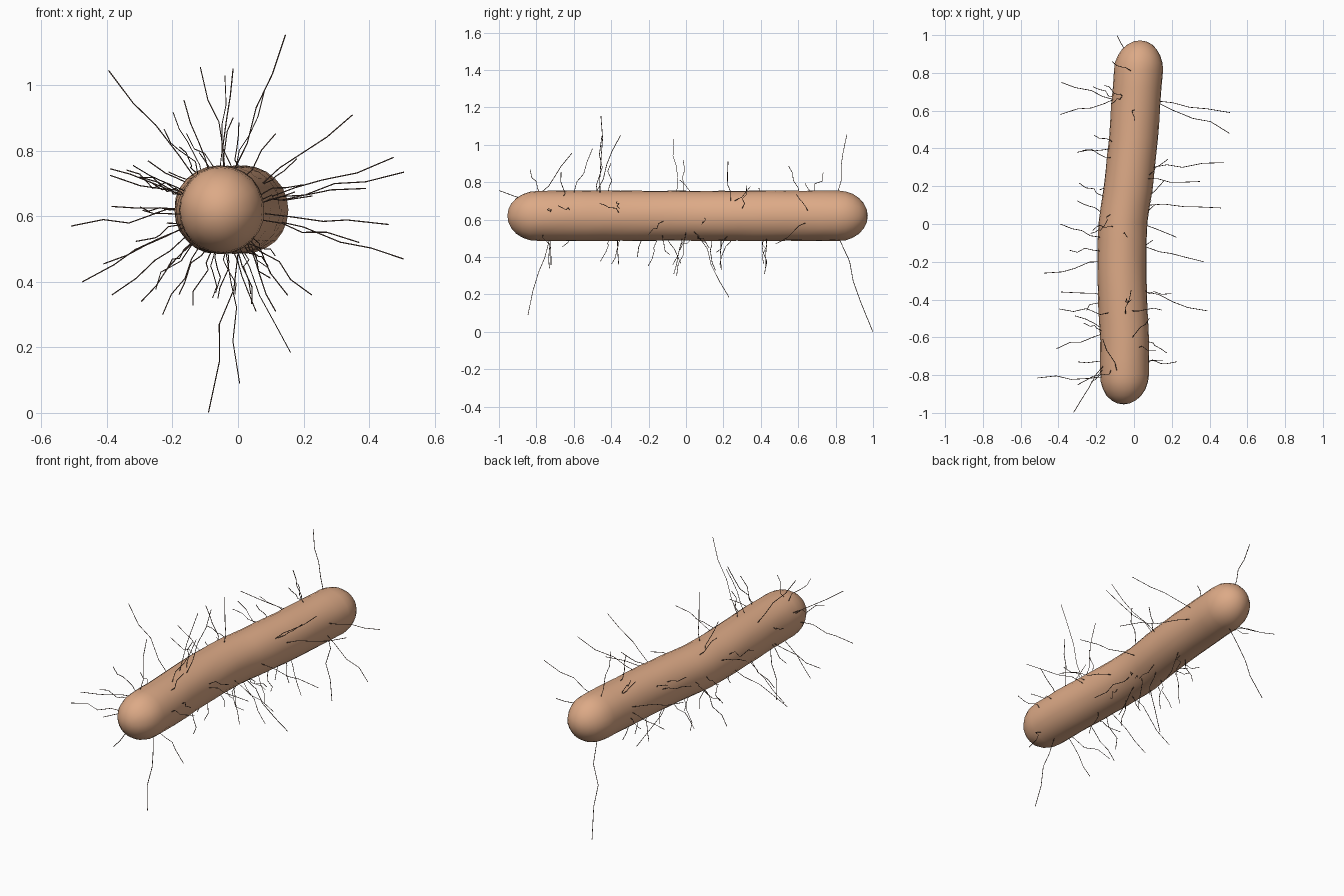
import bpy, bmesh, math, random
from mathutils import Vector

if "Cube" in bpy.data.objects:
    bpy.data.objects.remove(bpy.data.objects["Cube"])

random.seed(7)
Y0, Y1, ZC, CAP = -0.955, 0.972, 0.62, 0.16

# Centreline of the rod: (y, x)
SPINE = [(-0.96, -0.055), (-0.8, -0.05), (-0.6, -0.05), (-0.4, -0.06), (-0.2, -0.065),
         (0.0, -0.06), (0.2, -0.03), (0.4, -0.007), (0.6, 0.008), (0.8, 0.022), (0.98, 0.032)]


def spine_x(y):
    for (ya, xa), (yb, xb) in zip(SPINE, SPINE[1:]):
        if y <= yb:
            return xa + (xb - xa) * (y - ya) / (yb - ya)
    return SPINE[-1][1]


def radius(y):
    d = min(y - Y0, Y1 - y)
    if d >= CAP:
        return 1.0
    return math.sqrt(max(0.0, 1 - (1 - d / CAP) ** 2))


def surface(y, a, scale=1.0):
    r = radius(y) * scale
    return Vector((spine_x(y) + 0.130 * r * math.cos(a), y, ZC + 0.134 * r * math.sin(a)))


def material(name, colour):
    m = bpy.data.materials.new(name)
    m.diffuse_color = colour
    m.use_nodes = True
    m.node_tree.nodes["Principled BSDF"].inputs["Base Color"].default_value = m.diffuse_color
    return m


# Rod-shaped body with rounded ends and a slightly uneven skin
SIDES = 24
cap = [CAP * (1 - math.cos(math.pi / 2 * i / 6)) for i in range(1, 7)]
ys = [Y0 + c for c in cap]
n_mid = 18
span = (Y1 - CAP) - (Y0 + CAP)
ys += [Y0 + CAP + span * i / n_mid for i in range(1, n_mid)]
ys += [Y1 - c for c in reversed(cap)]
bm = bmesh.new()
rings = []
for y in ys:
    rings.append([bm.verts.new(surface(y, 2 * math.pi * k / SIDES, 1 + random.uniform(-0.012, 0.012)))
                  for k in range(SIDES)])
for a, b in zip(rings, rings[1:]):
    for k in range(SIDES):
        j = (k + 1) % SIDES
        bm.faces.new((a[k], a[j], b[j], b[k]))
for ring, y in ((rings[0], Y0), (rings[-1], Y1)):
    tip = bm.verts.new((spine_x(y), y, ZC))
    for k in range(SIDES):
        bm.faces.new((ring[k], ring[(k + 1) % SIDES], tip))
bmesh.ops.recalc_face_normals(bm, faces=bm.faces)
mesh = bpy.data.meshes.new("body")
bm.to_mesh(mesh)
bm.free()
mesh.shade_smooth()
mesh.materials.append(material("skin", (0.72, 0.40, 0.24, 1)))
body = bpy.data.objects.new("body", mesh)
bpy.context.collection.objects.link(body)

# Hairs: one curve holding many thin crooked strands
curve = bpy.data.curves.new("hairs", 'CURVE')
curve.dimensions = '3D'
curve.bevel_depth = 0.0018
curve.bevel_resolution = 0
curve.use_fill_caps = True
curve.materials.append(material("hair", (0.12, 0.07, 0.05, 1)))


def hair(tip, base_y, wobble=0.1):
    tip = Vector(tip)
    a = math.atan2(tip.z - ZC, tip.x - spine_x(base_y))
    root = surface(base_y, a, 0.95)
    length = (tip - root).length
    pts = [root]
    for t in (0.22, 0.45, 0.7):
        j = Vector([random.uniform(-1, 1) for _ in range(3)]) * wobble * length
        pts.append(root.lerp(tip, t) + j)
    pts.append(tip)
    s = curve.splines.new('POLY')
    s.points.add(len(pts) - 1)
    for p, co in zip(s.points, pts):
        p.co = (*co, 1)


# Long hairs: tip x, y, z and root y
LONG = [(-0.09, 0.998, 0.002, 0.82), (0.005, -0.845, 0.09, -0.73), (-0.32, -0.998, 0.755, -0.75),
        (-0.51, -0.815, 0.57, -0.81), (-0.475, -0.26, 0.40, -0.2), (-0.41, -0.66, 0.455, -0.58),
        (-0.385, 0.75, 0.63, 0.66), (-0.39, 0.58, 0.725, 0.66), (-0.39, 0.0, 0.745, -0.07),
        (-0.3, 0.38, 0.72, 0.4), (-0.395, -0.45, 1.045, -0.47), (-0.385, -0.36, 0.36, -0.38),
        (-0.295, -0.73, 0.34, -0.72), (-0.23, -0.05, 0.3, 0.0), (0.145, -0.455, 1.154, -0.46),
        (-0.115, 0.86, 1.055, 0.81), (-0.015, -0.35, 1.05, -0.48), (-0.04, -0.065, 1.03, -0.05),
        (0.08, -0.5, 0.98, -0.6), (-0.165, -0.61, 0.955, -0.78), (0.35, 0.225, 0.91, 0.24),
        (0.475, 0.325, 0.78, 0.3), (0.507, 0.59, 0.735, 0.65), (0.39, -0.46, 0.685, -0.36),
        (0.46, 0.085, 0.575, 0.1), (0.37, -0.2, 0.52, -0.12), (0.505, 0.48, 0.47, 0.64),
        (0.225, -0.07, 0.36, 0.0), (0.16, 0.23, 0.185, 0.07), (0.115, 0.42, 0.31, 0.43),
        (0.055, -0.065, 0.31, -0.02)]
for x, y, z, base in LONG:
    hair((x, y, z), base, 0.035)

# Short hairs scattered over the sides, gathered in loose clumps
for clump in (-0.72, -0.6, -0.4, -0.15, 0.0, 0.1, 0.2, 0.4, 0.62):
    for _ in range(4):
        y = clump + random.uniform(-0.06, 0.06)
        a = random.uniform(0, 2 * math.pi)
        tip = surface(y, a, 1 + random.uniform(0.6, 1.5))
        tip.y += random.uniform(-0.09, 0.09)
        hair(tip, y)

hairs = bpy.data.objects.new("hairs", curve)
bpy.context.collection.objects.link(hairs)
